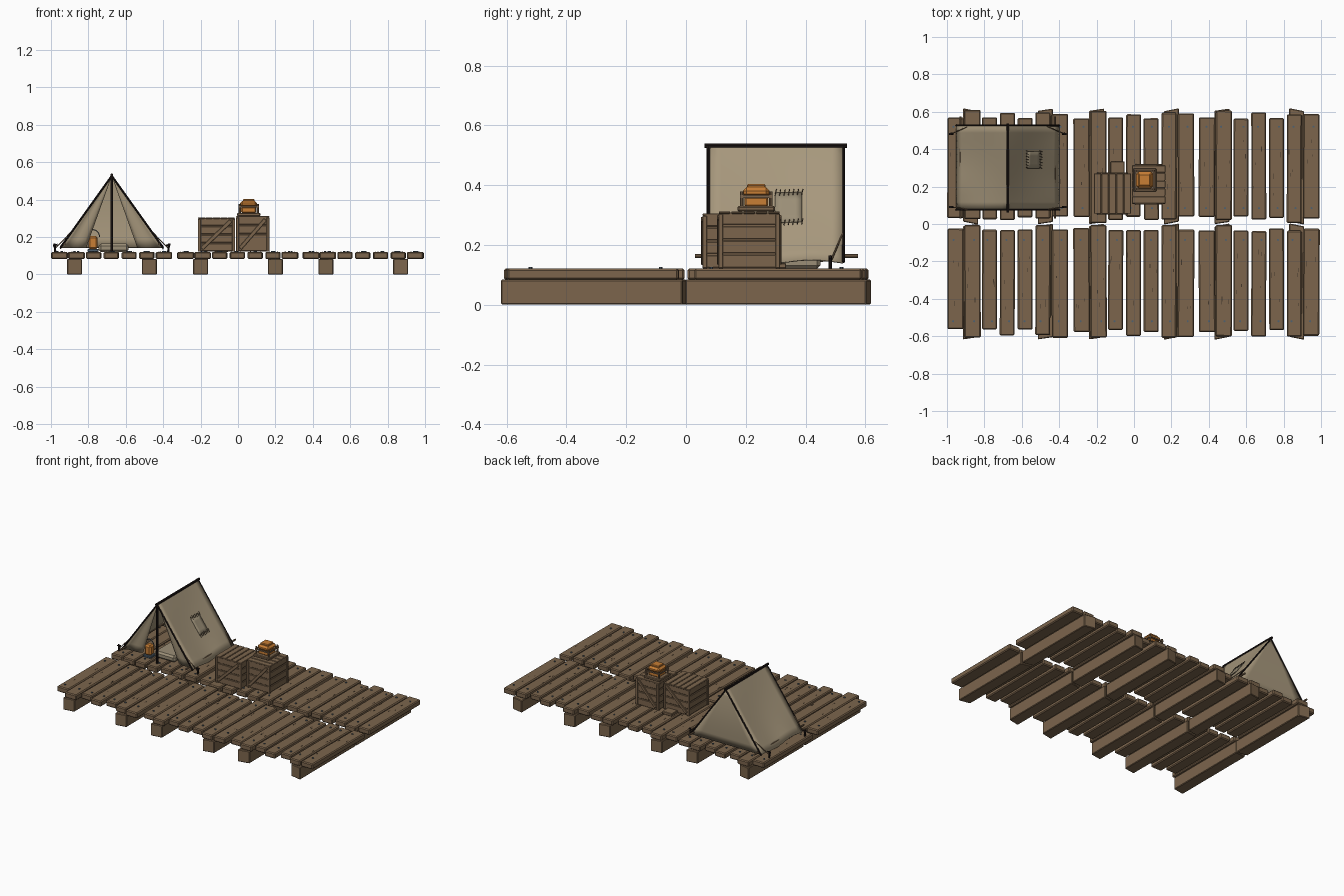
import bpy, bmesh, math, random
from mathutils import Matrix, Vector

random.seed(4)
cube = bpy.data.objects.get("Cube")
if cube:
    bpy.data.objects.remove(cube, do_unlink=True)


def material(name, rgb):
    m = bpy.data.materials.new(name)
    m.use_nodes = True
    m.diffuse_color = (*rgb, 1)
    m.node_tree.nodes["Principled BSDF"].inputs["Base Color"].default_value = (*rgb, 1)
    return m


WOOD = material("brown wood", (0.2, 0.13, 0.073))
CRACK = material("dark wood crack", (0.06, 0.04, 0.025))
CANVAS = material("beige canvas", (0.39, 0.315, 0.205))
PATCH = material("grey canvas patch", (0.33, 0.275, 0.185))
POLE = material("black pole", (0.014, 0.009, 0.008))
ORANGE = material("orange paint", (0.58, 0.21, 0.035))
STEEL = material("blue grey steel", (0.08, 0.12, 0.16))


class Part:
    """Collects simple solids into one object."""

    def __init__(self):
        self.bm = bmesh.new()

    def box(self, center, size, bevel=0.0, rot=None, shear=0.0):
        m = Matrix.Translation(center) @ (rot or Matrix()) @ Matrix.Diagonal((*size, 1))
        vs = bmesh.ops.create_cube(self.bm, size=1, matrix=m)["verts"]
        for v in vs:
            v.co.y += shear * (v.co.x - center[0])
        if bevel:
            edges = list({e for v in vs for e in v.link_edges})
            bmesh.ops.bevel(self.bm, geom=edges, offset=bevel, segments=1,
                            profile=0.5, affect='EDGES')
        return self

    def span(self, x, y, z, bevel=0.0):
        return self.box([(a + b) / 2 for a, b in (x, y, z)],
                        [b - a for a, b in (x, y, z)], bevel)

    def rod(self, a, b, r, sides=8):
        a, b = Vector(a), Vector(b)
        rot = Vector((0, 0, 1)).rotation_difference(b - a).to_matrix().to_4x4()
        bmesh.ops.create_cone(self.bm, cap_ends=True, segments=sides, radius1=r, radius2=r,
                              depth=(b - a).length,
                              matrix=Matrix.Translation((a + b) / 2) @ rot)
        return self

    def sheet(self, f, nu, nv):
        g = [[self.bm.verts.new(f(i / nu, j / nv)) for j in range(nv + 1)] for i in range(nu + 1)]
        for i in range(nu):
            for j in range(nv):
                self.bm.faces.new((g[i][j], g[i + 1][j], g[i + 1][j + 1], g[i][j + 1]))
        bmesh.ops.remove_doubles(self.bm, verts=self.bm.verts[:], dist=1e-5)
        return self

    def done(self, name, mat, smooth=False, thick=0.0):
        me = bpy.data.meshes.new(name)
        self.bm.to_mesh(me)
        self.bm.free()
        me.materials.append(mat)
        ob = bpy.data.objects.new(name, me)
        bpy.context.collection.objects.link(ob)
        if thick:
            mod = ob.modifiers.new("thickness", 'SOLIDIFY')
            mod.thickness, mod.offset = thick, 0
        if smooth:
            bpy.ops.object.select_all(action='DESELECT')
            ob.select_set(True)
            bpy.context.view_layer.objects.active = ob
            bpy.ops.object.shade_smooth_by_angle(angle=math.radians(40))
        return ob


# Deck: three by two pallets, each of seven planks on two beams
planks, beams, nails, cracks = Part(), Part(), Part(), Part()
PLANK_X = (-0.28, -0.19, -0.098, -0.003, 0.092, 0.187, 0.278)
for cx in (-0.674, 0, 0.67):
    for sy in (-1, 1):
        for k, dx in enumerate(PLANK_X):
            x = cx + dx
            w = 0.088 if k in (0, 1, 6) else 0.08
            inner = 0.005 if k in (1, 5) and random.random() < 0.6 else random.uniform(0.02, 0.04)
            outer = random.uniform(0.585, 0.61) if k in (1, 3, 5, 6) else random.uniform(0.56, 0.58)
            planks.box((x, sy * (inner + outer) / 2, 0.102), (w, outer - inner, 0.038), 0.006,
                       Matrix.Rotation(random.uniform(-0.006, 0.006), 4, 'Z'))
            for y in (0.085, 0.52):
                nx = x + random.uniform(-0.015, 0.015)
                nails.rod((nx, sy * y, 0.115), (nx, sy * y, 0.126), 0.006, 6)
            for _ in range(3):
                cracks.box((x + random.uniform(-0.03, 0.03), sy * random.uniform(0.15, 0.45), 0.121),
                           (0.003, random.uniform(0.01, 0.03), 0.002))
        for dx in (-0.2, 0.2):
            beams.box((cx + dx, sy * 0.308, 0.042), (0.08, 0.606, 0.084), 0.004,
                      shear=random.choice((-0.2, 0.15, 0.2)))
planks.done("deck_planks", WOOD)
beams.done("deck_beams", WOOD)
nails.done("deck_nails", STEEL)
cracks.done("plank_cracks", CRACK)

# Tent canvas
TX, TOP, DROP, HALF, Y0, Y1 = -0.675, 0.528, 0.385, 0.275, 0.08, 0.525


def slope(side, t, v, out=0.0):
    """Point on a roof side: t runs from ridge to hem, v from front to back."""
    sag = 0.012 * math.sin(math.pi * t) * math.sin(math.pi * v) - out
    hem = 0.007 * t ** 4 * math.sin(9 * v + side)
    return (TX + side * (HALF * t - 0.82 * sag), Y0 + (Y1 - Y0) * v,
            TOP - DROP * t - 0.57 * sag + hem)


roof = Part()
for s in (-1, 1):
    roof.sheet(lambda u, v: slope(s, u, v), 10, 12)
roof.done("tent_roof", CANVAS, True, 0.005)
Part().sheet(lambda u, v: (TX + HALF * u * (2 * v - 1), Y1 - 0.01 + 0.012 * math.sin(3.14 * u),
                           TOP - DROP * u), 8, 8).done("tent_back_wall", CANVAS, True, 0.004)
flaps = Part()
for s in (-1, 1):
    flaps.sheet(lambda u, v: (TX + s * HALF * u * (1 - 0.5 * v),
                              Y0 + 0.006 + 0.035 * u * v + 0.008 * u * math.sin(6 * v),
                              TOP - DROP * u), 8, 6)
flaps.done("tent_door_flaps", CANVAS, True, 0.004)

# Roof patch with stitches
Part().sheet(lambda u, v: slope(1, 0.39 + 0.26 * u, 0.49 + 0.2 * v, 0.006), 4, 4).done(
    "roof_patch", PATCH, True, 0.003)
stitches = Part()
for i in range(7):
    v = 0.49 + 0.2 * i / 6
    for t in (0.39, 0.65):
        stitches.rod(slope(1, t - 0.025, v + 0.01, 0.008), slope(1, t + 0.025, v, 0.008), 0.0015, 5)
stitches.done("patch_stitches", CRACK)

# Tent poles, edge piping and stakes
frame, ropes = Part(), Part()
frame.rod((TX, 0.062, 0.532), (TX, 0.538, 0.532), 0.008)
for y in (Y0 - 0.004, Y1 + 0.002):
    frame.rod((TX, y, 0.12), (TX, y, 0.53), 0.008) if y < 0.3 else None
    for s in (-1, 1):
        frame.rod((TX, y, TOP), (TX + s * HALF, y, TOP - DROP), 0.005)
        sx = TX + s * 0.302
        yy = y + (0.015 if y < 0.3 else -0.045)
        frame.rod((sx, yy, 0.12), (sx + s * 0.004, yy, 0.165), 0.006)
        frame.rod((sx - 0.012, yy, 0.155), (sx + 0.012, yy, 0.16), 0.005)
        ropes.rod((sx, yy, 0.14), (TX + s * 0.2, y, 0.245), 0.003, 6)
for s in (-1, 1):
    ropes.rod((TX + s * 0.252, 0.03, 0.163), (TX + s * 0.252, 0.575, 0.163), 0.006)
frame.done("tent_frame", POLE, True)
ropes.done("tent_hem_rods_and_ropes", WOOD, True)

# Bedroll and small lamp in the tent
Part().span((-0.745, -0.585), (0.14, 0.45), (0.12, 0.165), 0.012).done("bedroll", PATCH)
Part().span((-0.80, -0.75), (0.11, 0.16), (0.135, 0.205), 0.01).done("tent_lamp", ORANGE)
Part().span((-0.805, -0.745), (0.105, 0.165), (0.12, 0.137), 0.004).done("tent_lamp_foot", STEEL)
handle = Part()
arc = [(-0.775 + 0.035 * math.cos(a), 0.135, 0.2 + 0.04 * math.sin(a))
       for a in [math.pi * i / 8 for i in range(9)]]
for a, b in zip(arc, arc[1:]):
    handle.rod(a, b, 0.003, 6)
handle.done("tent_lamp_handle", STEEL)


# Crates with slats, posts and braces
def crate(name, x, y, z, slats_along_x):
    p, (x0, x1), (y0, y1), (z0, z1) = Part(), x, y, z
    i = 0.008
    p.span((x0 + i, x1 - i), (y0 + i, y1 - i), (z0, z1 - i))
    h = (z1 - z0) / 4
    for k in range(4):
        za, zb = z0 + k * h + 0.003, z0 + (k + 1) * h - 0.003
        for a in (x0 + 0.003, x1 - i - 0.003):
            p.span((a, a + i), (y0 + i, y1 - i), (za, zb), 0.002)
        for a in (y0 + 0.003, y1 - i - 0.003):
            p.span((x0 + i, x1 - i), (a, a + i), (za, zb), 0.002)
    for a in (x0, x1 - 0.016):
        for b in (y0, y1 - 0.016):
            p.span((a, a + 0.016), (b, b + 0.016), (z0, z1 - i), 0.002)
    lo, hi = (y0, y1) if slats_along_x else (x0, x1)
    n = 5
    for k in range(n):
        ends = (lo + (hi - lo) * k / n + 0.002, lo + (hi - lo) * (k + 1) / n - 0.002)
        p.span(*((x, ends) if slats_along_x else (ends, y)), (z1 - i, z1), 0.002)
    w, t = x1 - x0 - 0.03, z1 - z0 - 0.02
    for b in (y0, y1):
        p.box(((x0 + x1) / 2, b, (z0 + z1) / 2), (math.hypot(w, t) - 0.02, 0.009, 0.02), 0.002,
              Matrix.Rotation(-math.atan2(t, w), 4, 'Y'))
    p.done(name, WOOD)


crate("left_crate", (-0.215, -0.015), (0.055, 0.27), (0.122, 0.305), False)
crate("right_crate", (-0.01, 0.168), (0.108, 0.315), (0.122, 0.312), True)
Part().span((-0.125, -0.05), (0.27, 0.335), (0.121, 0.14), 0.003).done("loose_board", WOOD)

# Lantern on the right crate
LX, LY = 0.057, 0.235
holder = Part()
holder.span((LX - 0.062, LX + 0.062), (LY - 0.062, LY + 0.062), (0.312, 0.33), 0.004)
for sx in (-1, 1):
    for sy in (-1, 1):
        holder.rod((LX + sx * 0.048, LY + sy * 0.048, 0.328),
                   (LX + sx * 0.048, LY + sy * 0.048, 0.378), 0.006)
for s in (-1, 1):
    holder.box((LX, LY + s * 0.05, 0.362), (0.11, 0.007, 0.009))
    holder.box((LX + s * 0.05, LY, 0.362), (0.007, 0.11, 0.009))
holder.done("lantern_holder", WOOD)
lantern = Part()
lantern.box((LX, LY, 0.345), (0.08, 0.08, 0.034), 0.006)
lantern.box((LX, LY, 0.376), (0.09, 0.09, 0.034), 0.012)
lantern.box((LX, LY, 0.396), (0.062, 0.062, 0.014), 0.004)
lantern.done("lantern", ORANGE)
